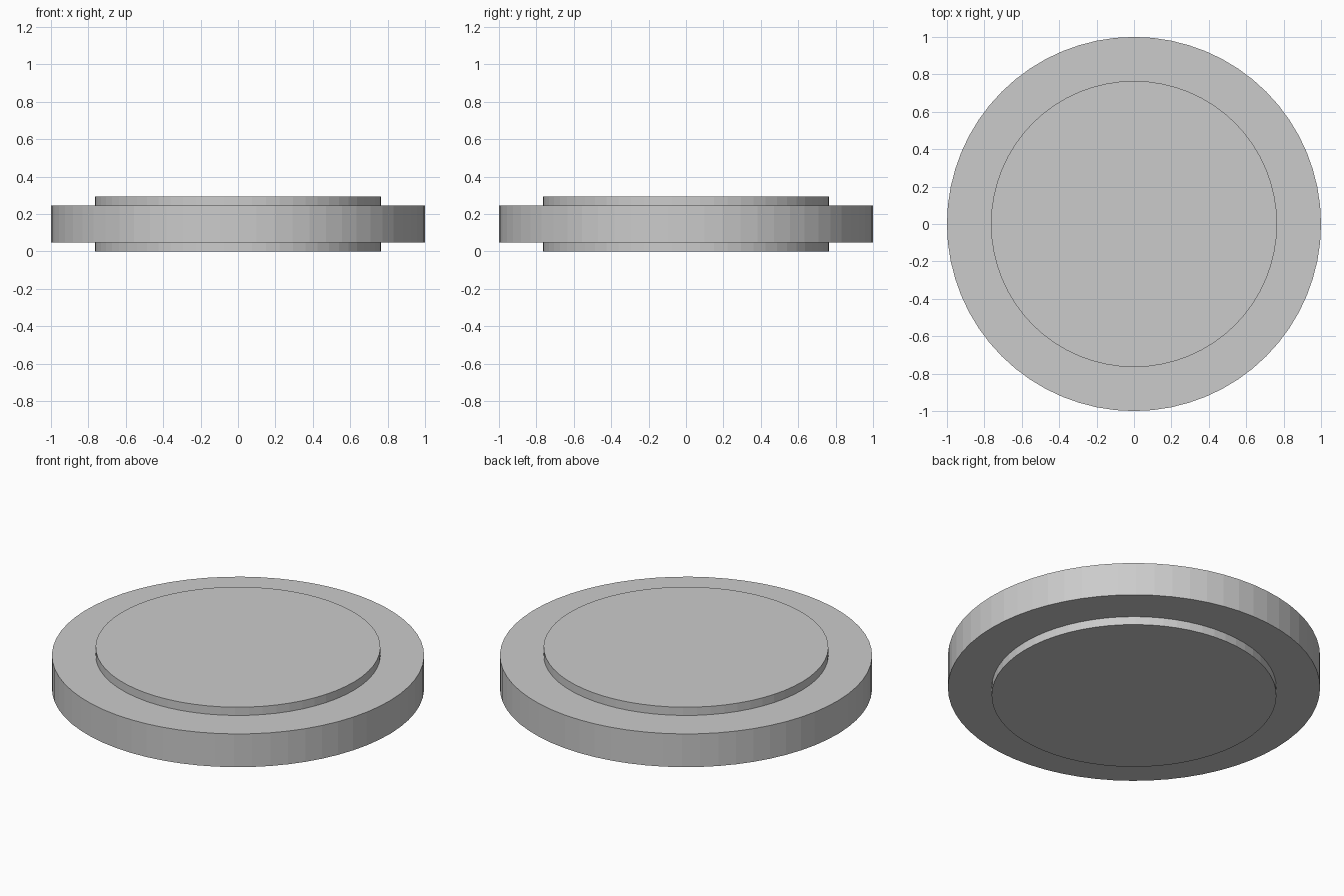
import bpy, bmesh
from math import cos, sin, tau

if "Cube" in bpy.data.objects:
    bpy.data.objects.remove(bpy.data.objects["Cube"])

SIDES = 64
# Stepped profile as (radius, height), from bottom to top
PROFILE = [(0.765, 0.0), (0.765, 0.049), (1.0, 0.049),
           (1.0, 0.246), (0.765, 0.246), (0.765, 0.295)]


def lathe(name, profile, sides):
    bm = bmesh.new()
    rings = [[bm.verts.new((r * cos(tau * i / sides), r * sin(tau * i / sides), z))
              for i in range(sides)] for r, z in profile]
    # Walls and ledges between neighbouring rings
    for low, high in zip(rings, rings[1:]):
        for i in range(sides):
            j = (i + 1) % sides
            bm.faces.new((low[i], low[j], high[j], high[i]))
    # Flat end caps
    bm.faces.new(rings[0][::-1])
    bm.faces.new(rings[-1])
    mesh = bpy.data.meshes.new(name)
    bm.to_mesh(mesh)
    bm.free()
    obj = bpy.data.objects.new(name, mesh)
    bpy.context.collection.objects.link(obj)
    return obj


# Wide disc with a raised round plate on both faces
lathe("stepped_disc", PROFILE, SIDES)
